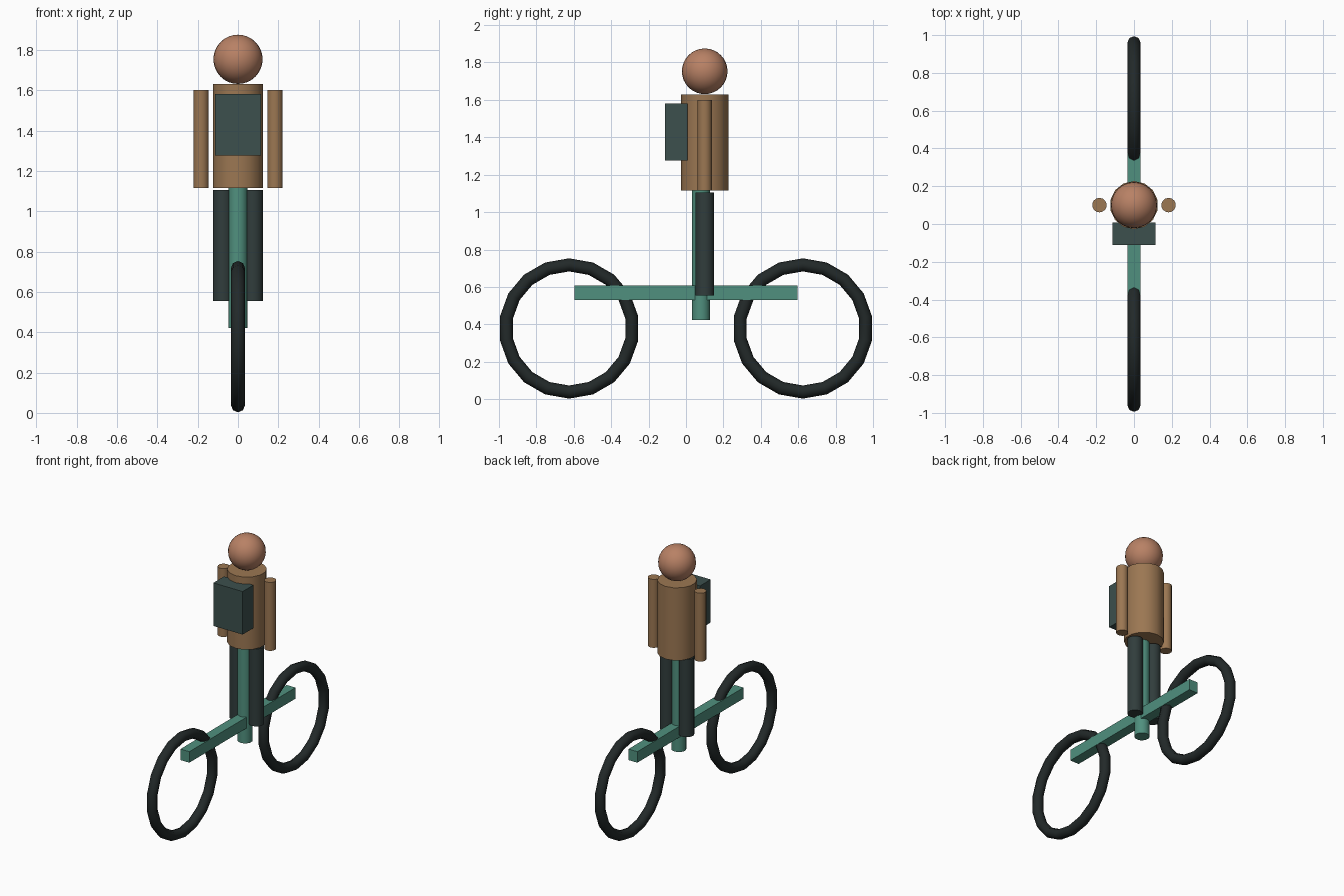
import bpy
from math import pi, radians

if "Cube" in bpy.data.objects:
    bpy.data.objects.remove(bpy.data.objects["Cube"])


def mat(name, r, g, b):
    m = bpy.data.materials.new(name)
    m.diffuse_color = (r, g, b, 1)
    m.use_nodes = True
    m.node_tree.nodes["Principled BSDF"].inputs["Base Color"].default_value = m.diffuse_color
    return m


TEAL = mat("teal", 0.08, 0.28, 0.21)
RUBBER = mat("rubber", 0.016, 0.022, 0.022)
DARK = mat("dark_cloth", 0.03, 0.046, 0.045)
PACK = mat("pack_cloth", 0.045, 0.08, 0.075)
JACKET = mat("jacket", 0.33, 0.185, 0.085)
SKIN = mat("skin", 0.48, 0.22, 0.13)


def finish(name, material, angle=None):
    o = bpy.context.object
    o.name = name
    o.data.materials.append(material)
    if angle:
        bpy.ops.object.shade_smooth_by_angle(angle=radians(angle))
    return o


def post(name, x, y, r, z0, z1, material):
    bpy.ops.mesh.primitive_cylinder_add(vertices=14, radius=r, depth=z1 - z0,
                                        location=(x, y, (z0 + z1) / 2))
    return finish(name, material, 40)


def box(name, loc, size, material):
    bpy.ops.mesh.primitive_cube_add(size=1, location=loc)
    o = finish(name, material)
    o.scale = size
    return o


# Wheels
for label, y in (("front", -0.625), ("rear", 0.625)):
    bpy.ops.mesh.primitive_torus_add(major_radius=0.34, minor_radius=0.035,
                                     major_segments=18, minor_segments=8,
                                     location=(0, y, 0.378), rotation=(0, pi / 2, 0))
    o = finish(label + "_wheel", RUBBER)
    bpy.ops.object.shade_smooth()
    # turn so a corner points forward and another backward
    o.rotation_euler = (0, pi / 2, 0)

# Bicycle frame
box("frame_beam", (0, 0, 0.569), (0.07, 1.19, 0.078), TEAL)
post("seat_post", 0, 0.08, 0.049, 0.422, 1.12, TEAL)

# Rider
RY = 0.1
post("torso", 0, RY, 0.1275, 1.115, 1.63, JACKET)
for label, s in (("left", -1), ("right", 1)):
    post(label + "_leg", s * 0.075, RY, 0.05, 0.555, 1.105, DARK)
    post(label + "_arm", s * 0.183, RY, 0.0385, 1.115, 1.6, JACKET)
bpy.ops.mesh.primitive_uv_sphere_add(segments=24, ring_count=16, radius=0.122,
                                     location=(0, RY, 1.753))
finish("head", SKIN, 60)

# Backpack
box("backpack", (0, -0.052, 1.428), (0.23, 0.12, 0.305), PACK)
